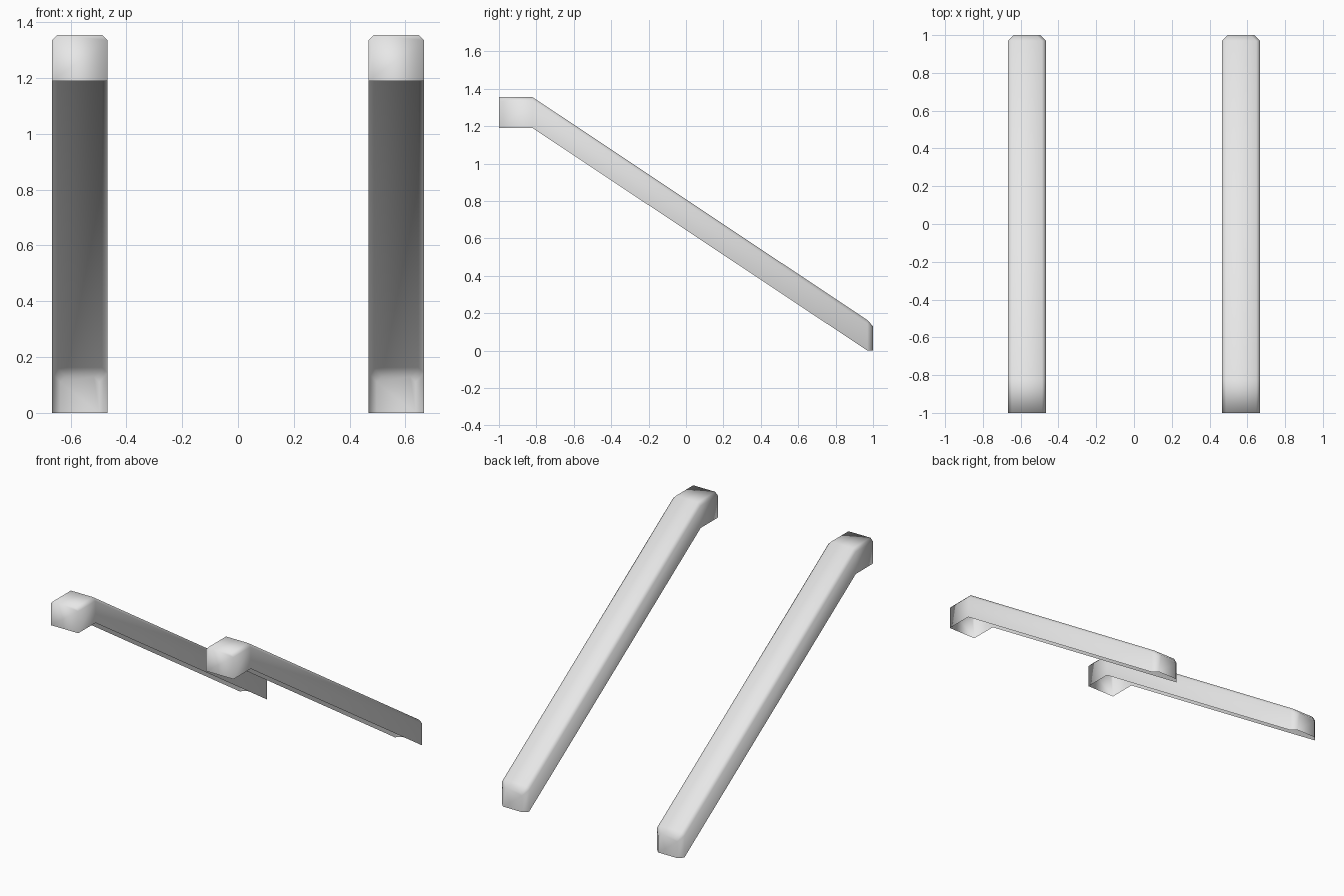
import bpy
import bmesh

cube = bpy.data.objects.get("Cube")
if cube:
    bpy.data.objects.remove(cube, do_unlink=True)

# Single light grey finish
grey = bpy.data.materials.new("light_grey")
grey.use_nodes = True
colour = (0.8, 0.8, 0.8, 1)
grey.diffuse_color = colour
grey.node_tree.nodes["Principled BSDF"].inputs["Base Color"].default_value = colour

HALF_WIDTH = 0.1
CHAMFER = 0.02

# Stations along the rail: y, bottom, top, half width
STATIONS = [
    (-1.0, 1.19, 1.355, HALF_WIDTH),
    (-0.82, 1.19, 1.355, HALF_WIDTH),
    (0.97, 0.0, 0.163, HALF_WIDTH),
    (1.0, 0.0, 0.13, HALF_WIDTH - 0.03),
]


def section(bm, y, bottom, top, half):
    """Inverted channel with chamfered upper corners, open underneath."""
    side = [(half, bottom), (half, top - CHAMFER), (half - CHAMFER, top)]
    outline = side + [(-x, z) for x, z in reversed(side)]
    return [bm.verts.new((x, y, z)) for x, z in outline]


def make_rail(name, x):
    bm = bmesh.new()
    rings = [section(bm, *station) for station in STATIONS]
    # Sides and top
    for a, b in zip(rings, rings[1:]):
        for i in range(len(a) - 1):
            bm.faces.new((a[i], b[i], b[i + 1], a[i + 1]))
    # Closed ends
    bm.faces.new(rings[0])
    bm.faces.new(reversed(rings[-1]))
    for face in bm.faces:
        face.smooth = True
    mesh = bpy.data.meshes.new(name)
    bm.to_mesh(mesh)
    bm.free()
    mesh.materials.append(grey)
    rail = bpy.data.objects.new(name, mesh)
    rail.location.x = x
    bpy.context.collection.objects.link(rail)


# Matching pair of sloping handrails
for side_name, sign in (("left", 1), ("right", -1)):
    make_rail(side_name + "_handrail", sign * 0.567)
